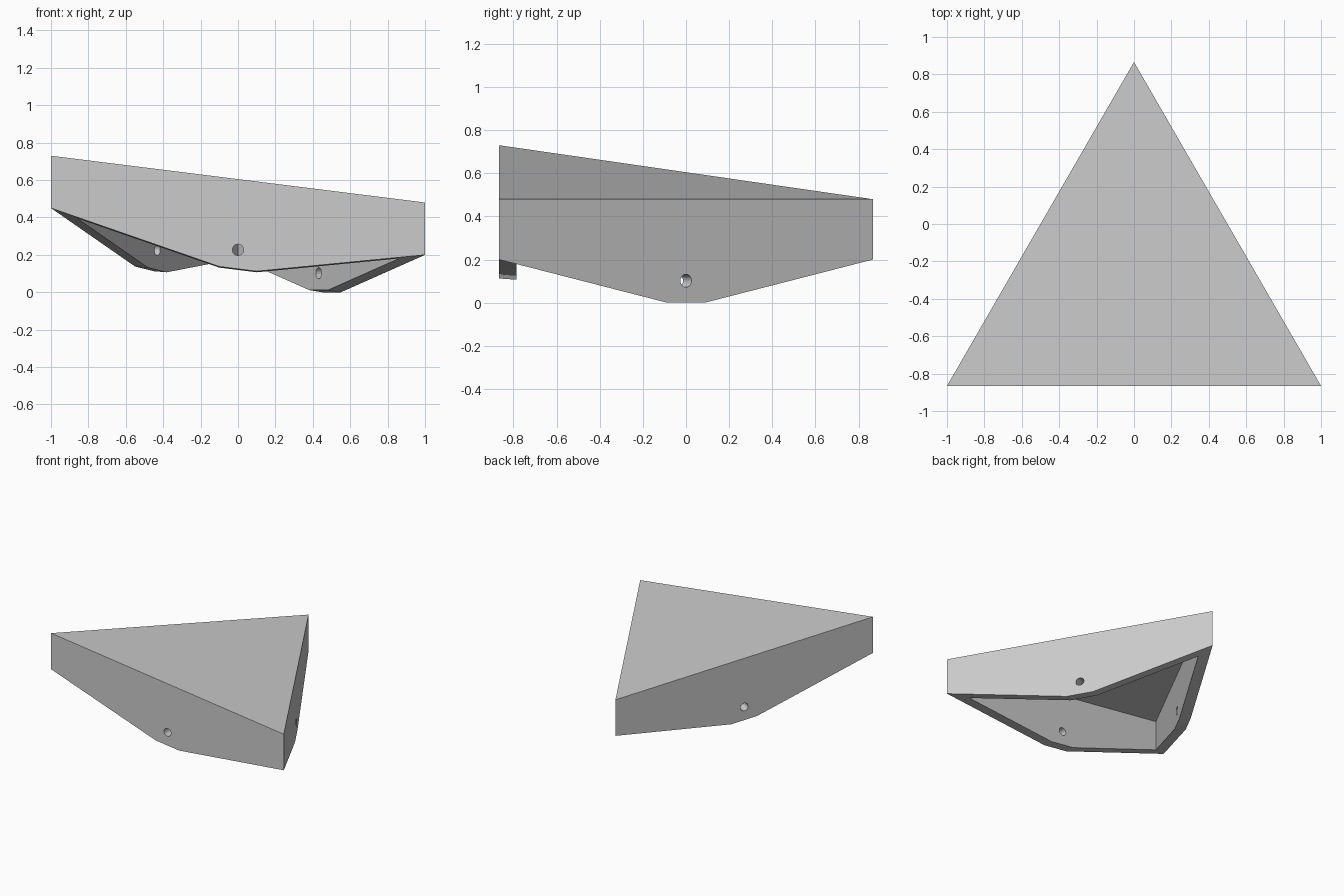
import bpy, bmesh, math
from mathutils import Matrix, Vector

cube = bpy.data.objects.get("Cube")
if cube:
    bpy.data.objects.remove(cube, do_unlink=True)

ROOT3 = math.sqrt(3)
WALL = 0.08
CENTRE_Y = -ROOT3 / 2 + 1 / ROOT3      # centroid of the triangle
APOTHEM = 1 / ROOT3

grey = bpy.data.materials.new("light_grey")
grey.use_nodes = True
COLOUR = (0.6, 0.6, 0.6, 1)
grey.diffuse_color = COLOUR
grey.node_tree.nodes["Principled BSDF"].inputs["Base Color"].default_value = COLOUR


def tilt(p):
    """Height of the sloping top plane above a point."""
    return 0.5425 - 0.125 * p.x - 0.0722 * p.y


def side_matrix(i):
    """Turn the front wall onto side i."""
    return Matrix.Translation((0, CENTRE_Y, 0)) @ Matrix.Rotation(i * math.tau / 3, 4, 'Z')


def bottom_edge(half):
    """Lower edge of a wall, sagging towards its middle."""
    end = -0.28 - 0.2 * (1 - half) / 0.9
    return [(-half, end), (-0.1, -0.48), (0.1, -0.48), (half, end)]


# Hollow triangular cover: top plate and three mitred skirt walls
bm = bmesh.new()
tops, ceilings = [], []
for i in range(3):
    m = side_matrix(i)

    def vert(s, depth, z):
        p = m @ Vector((s, depth - APOTHEM, 0))
        p.z = tilt(p) + z
        return bm.verts.new(p)

    inner_half = 1 - WALL * ROOT3
    outer = [vert(s, 0, z) for s, z in bottom_edge(1)]
    inner = [vert(s, WALL, z) for s, z in bottom_edge(inner_half)]
    top = [vert(1, 0, 0), vert(-1, 0, 0)]
    ceiling = [vert(inner_half, WALL, -WALL), vert(-inner_half, WALL, -WALL)]
    bm.faces.new(outer + top)
    bm.faces.new(inner + ceiling)
    for k in range(3):
        bm.faces.new((outer[k], outer[k + 1], inner[k + 1], inner[k]))
    tops.append(top[1])
    ceilings.append(ceiling[1])
bm.faces.new(tops)
bm.faces.new(ceilings)
bmesh.ops.remove_doubles(bm, verts=bm.verts, dist=0.0005)
bmesh.ops.recalc_face_normals(bm, faces=bm.faces)
mesh = bpy.data.meshes.new("triangular_cover")
bm.to_mesh(mesh)
bm.free()
mesh.materials.append(grey)
cover = bpy.data.objects.new("triangular_cover", mesh)
bpy.context.collection.objects.link(cover)

# Round bolt hole through the middle of each wall
for i in range(3):
    p = side_matrix(i) @ Vector((0, -APOTHEM, 0))
    p.z = tilt(p) - 0.378
    bpy.ops.mesh.primitive_cylinder_add(
        vertices=32, radius=0.03, depth=0.3, location=p,
        rotation=(math.pi / 2, 0, i * math.tau / 3))
    cutter = bpy.context.object
    cutter.name = "hole_cutter"
    cutter.hide_render = True
    cutter.data.materials.append(grey)
    cut = cover.modifiers.new("bolt_hole", 'BOOLEAN')
    cut.operation = 'DIFFERENCE'
    cut.solver = 'EXACT'
    cut.object = cutter
    bpy.ops.object.select_all(action='DESELECT')
    bpy.context.view_layer.objects.active = cover
    cover.select_set(True)
    bpy.ops.object.modifier_apply(modifier=cut.name)
    bpy.data.objects.remove(cutter, do_unlink=True)

bpy.ops.object.shade_smooth_by_angle(angle=math.radians(20))
